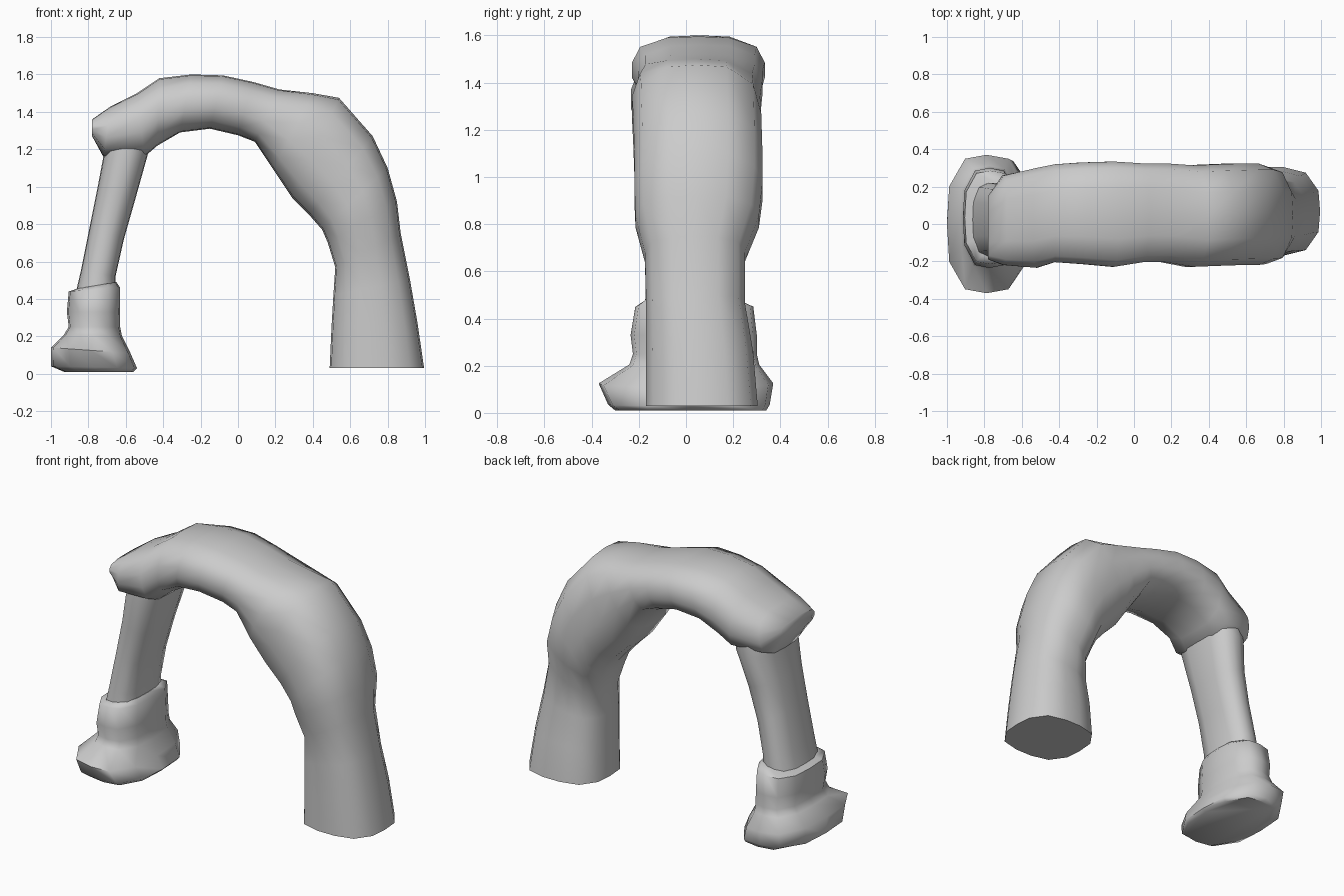
import bpy, bmesh
from math import cos, sin, pi, radians
from mathutils import Vector


def loft(name, stations, sides=14, power=3.0, angle=60):
    """Skin through rings; each station = outer x,z, inner x,z, front y, back y."""
    bm = bmesh.new()
    rings = []
    for ox, oz, ix, iz, y0, y1 in stations:
        a, b = Vector((ox, 0, oz)), Vector((ix, 0, iz))
        mid, half = (a + b) / 2, (a - b) / 2
        ring = []
        for i in range(sides):
            t = 2 * pi * i / sides
            c, s = cos(t), sin(t)
            r = (abs(c) ** power + abs(s) ** power) ** (-1 / power)
            p = mid + half * (c * r)
            p.y = (y0 + y1) / 2 + (y1 - y0) / 2 * s * r
            ring.append(bm.verts.new(p))
        rings.append(ring)
    for r0, r1 in zip(rings, rings[1:]):
        for i in range(sides):
            j = (i + 1) % sides
            bm.faces.new((r0[i], r0[j], r1[j], r1[i]))
    bm.faces.new(rings[0][::-1])
    bm.faces.new(rings[-1])
    bmesh.ops.recalc_face_normals(bm, faces=bm.faces)
    mesh = bpy.data.meshes.new(name)
    bm.to_mesh(mesh)
    bm.free()
    ob = bpy.data.objects.new(name, mesh)
    bpy.context.collection.objects.link(ob)
    bpy.ops.object.select_all(action='DESELECT')
    ob.select_set(True)
    bpy.context.view_layer.objects.active = ob
    bpy.ops.object.shade_smooth_by_angle(angle=radians(angle))
    return ob


# Arch beam sweeping over and down into the thick right leg
loft("arch_and_thick_leg", [
    (-.78, 1.36, -.78, 1.27, -.19, .15),
    (-.68, 1.43, -.72, 1.16, -.22, .26),
    (-.54, 1.50, -.50, 1.16, -.235, .30),
    (-.42, 1.58, -.43, 1.22, -.205, .32),
    (-.25, 1.60, -.31, 1.29, -.215, .33),
    (-.08, 1.595, -.15, 1.31, -.23, .335),
    (.08, 1.56, .00, 1.275, -.205, .325),
    (.22, 1.52, .09, 1.24, -.205, .325),
    (.40, 1.50, .19, 1.09, -.23, .315),
    (.54, 1.475, .29, .94, -.225, .32),
    (.72, 1.27, .38, .85, -.22, .325),
    (.80, 1.10, .45, .77, -.22, .325),
    (.85, .92, .48, .70, -.215, .31),
    (.87, .75, .52, .57, -.175, .25),
    (.92, .50, .51, .42, -.17, .25),
    (.96, .27, .50, .25, -.17, .285),
    (.995, .03, .49, .03, -.17, .305),
])

# Slim left leg
loft("slim_leg", [
    (-.88, .38, -.65, .38, -.18, .22),
    (-.84, .55, -.655, .52, -.17, .22),
    (-.79, .80, -.61, .72, -.165, .21),
    (-.75, 1.00, -.55, .93, -.17, .22),
    (-.72, 1.16, -.48, 1.18, -.19, .26),
    (-.70, 1.30, -.46, 1.30, -.18, .25),
])

# Stepped foot: wide pad with a collar above it
loft("foot", [
    (-.93, .01, -.56, .01, -.30, .34),
    (-1.0, .04, -.54, .03, -.33, .355),
    (-1.0, .14, -.575, .11, -.37, .37),
    (-.93, .21, -.62, .20, -.24, .31),
    (-.905, .25, -.63, .25, -.225, .30),
    (-.915, .33, -.63, .33, -.235, .30),
    (-.905, .44, -.63, .46, -.215, .285),
    (-.86, .455, -.65, .49, -.18, .23),
], sides=12, power=3.0)
